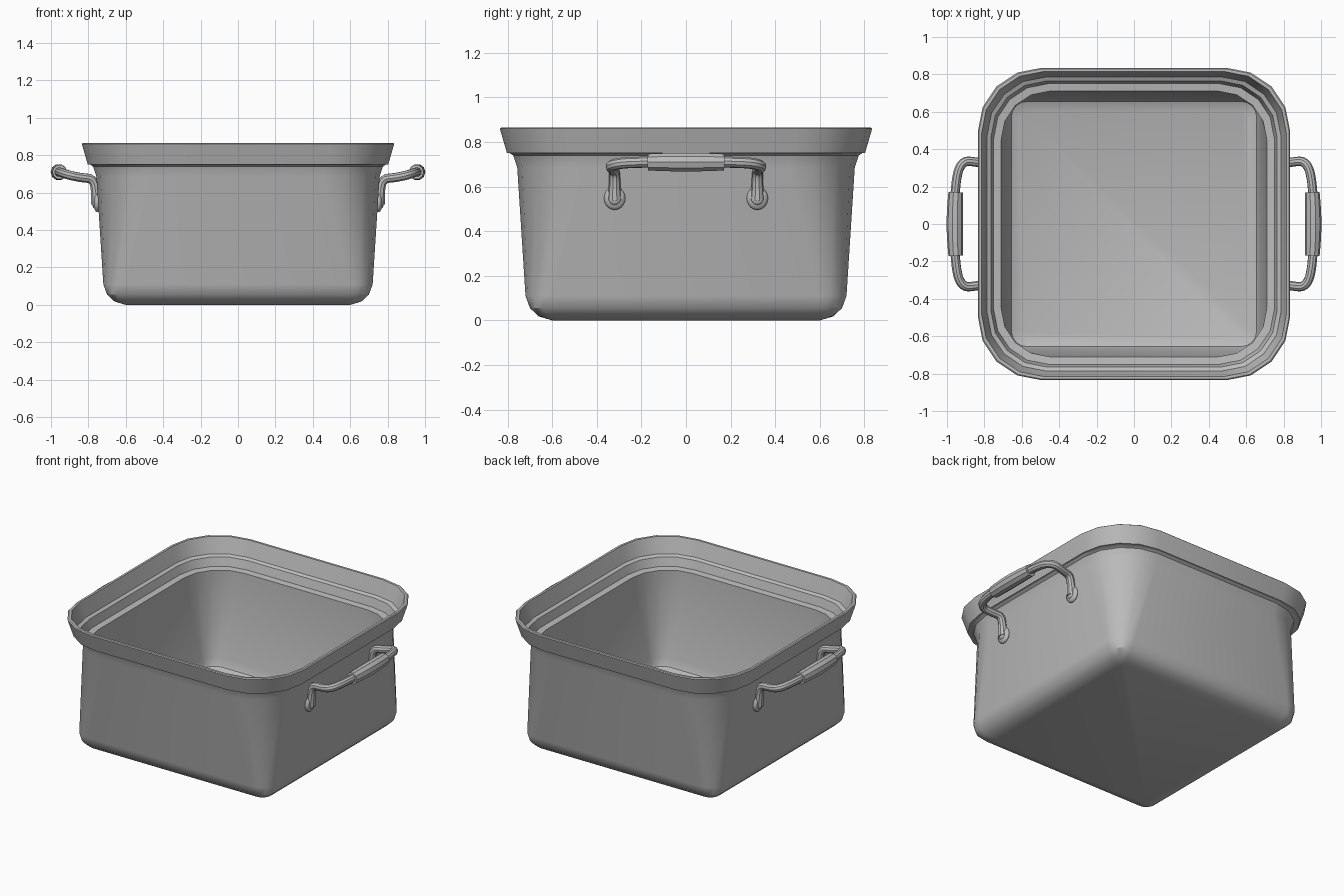
import bpy, bmesh
from math import sin, cos, pi, radians

if "Cube" in bpy.data.objects:
    bpy.data.objects.remove(bpy.data.objects["Cube"])

metal = bpy.data.materials.new("brushed grey metal")
metal.use_nodes = True
grey = (0.5, 0.5, 0.5, 1)
metal.diffuse_color = grey
metal.node_tree.nodes["Principled BSDF"].inputs["Base Color"].default_value = grey


def finish(ob, angle=32):
    bpy.ops.object.select_all(action="DESELECT")
    ob.select_set(True)
    bpy.context.view_layer.objects.active = ob
    if ob.type == "CURVE":
        bpy.ops.object.convert(target="MESH")
        ob = bpy.context.object
    ob.data.materials.clear()
    ob.data.materials.append(metal)
    bpy.ops.object.shade_smooth_by_angle(angle=radians(angle))
    return ob


def mirror(ob, x=True, y=False):
    mod = ob.modifiers.new("mirror", "MIRROR")
    mod.use_axis = (x, y, False)
    mod.use_mirror_merge = False


def rounded_square(half, radius, segments=4):
    pts = []
    for q in range(4):
        mid = pi / 4 + q * pi / 2
        cx = (half - radius) * (1 if cos(mid) > 0 else -1)
        cy = (half - radius) * (1 if sin(mid) > 0 else -1)
        for i in range(segments + 1):
            a = q * pi / 2 + i * pi / 2 / segments
            pts.append((cx + radius * cos(a), cy + radius * sin(a)))
    return pts


def loft(name, profile):
    bm = bmesh.new()
    rings = [[bm.verts.new((x, y, z)) for x, y in rounded_square(h, r)]
             for h, z, r in profile]
    n = len(rings[0])
    for a, b in zip(rings, rings[1:]):
        for i in range(n):
            j = (i + 1) % n
            bm.faces.new((a[i], a[j], b[j], b[i]))
    bm.faces.new(rings[0][::-1])
    bm.faces.new(rings[-1])
    me = bpy.data.meshes.new(name)
    bm.to_mesh(me)
    bm.free()
    ob = bpy.data.objects.new(name, me)
    bpy.context.collection.objects.link(ob)
    return finish(ob)


def tube(name, points, radius, scales=None):
    cu = bpy.data.curves.new(name, "CURVE")
    cu.dimensions = "3D"
    cu.bevel_depth = radius
    cu.bevel_resolution = 3
    cu.resolution_u = 5
    cu.use_fill_caps = True
    sp = cu.splines.new("NURBS")
    sp.points.add(len(points) - 1)
    for i, p in enumerate(points):
        sp.points[i].co = (*p, 1)
        sp.points[i].radius = scales[i] if scales else 1
    sp.order_u = 3
    sp.use_endpoint_u = True
    ob = bpy.data.objects.new(name, cu)
    bpy.context.collection.objects.link(ob)
    return finish(ob)


def ball(name, centre, size):
    bm = bmesh.new()
    bmesh.ops.create_uvsphere(bm, u_segments=16, v_segments=10, radius=1)
    for v in bm.verts:
        v.co = [c + k * s for c, k, s in zip(centre, v.co, size)]
    me = bpy.data.meshes.new(name)
    bm.to_mesh(me)
    bm.free()
    ob = bpy.data.objects.new(name, me)
    bpy.context.collection.objects.link(ob)
    return finish(ob, 60)


# Pot: outer wall from base to rim, then inner wall down to the floor
loft("pot_body", [
    (0.60, 0.0, 0.03), (0.66, 0.018, 0.06), (0.70, 0.055, 0.09), (0.72, 0.11, 0.12),
    (0.757, 0.685, 0.30), (0.775, 0.74, 0.31), (0.79, 0.75, 0.32), (0.803, 0.75, 0.32),
    (0.835, 0.86, 0.34), (0.83, 0.865, 0.34), (0.815, 0.865, 0.33),
    (0.785, 0.765, 0.31), (0.765, 0.755, 0.30), (0.75, 0.70, 0.29), (0.71, 0.695, 0.26),
    (0.675, 0.11, 0.10), (0.655, 0.06, 0.08), (0.61, 0.04, 0.05)])

# Handle arms, one bent rod on each side of the grip
arms = tube("handle_arms", [
    (0.755, 0.32, 0.54), (0.76, 0.32, 0.61), (0.775, 0.32, 0.675), (0.84, 0.33, 0.68),
    (0.91, 0.34, 0.695), (0.95, 0.27, 0.71), (0.957, 0.15, 0.71)],
    0.025, [1.3, 1.0, 1, 1, 1, 1, 1])
mirror(arms, y=True)

# Barrel grips
grip = tube("handle_grip", [
    (0.953, -0.17, 0.71), (0.958, -0.07, 0.71), (0.958, 0.07, 0.71), (0.953, 0.17, 0.71)],
    0.042, [0.93, 1.05, 1.05, 0.93])
mirror(grip)

# Mounting pads and rivets
pad = ball("handle_pad", (0.753, 0.32, 0.548), (0.02, 0.048, 0.052))
mirror(pad, y=True)
rivet = ball("handle_rivet", (0.768, 0.32, 0.545), (0.012, 0.027, 0.027))
mirror(rivet, y=True)
